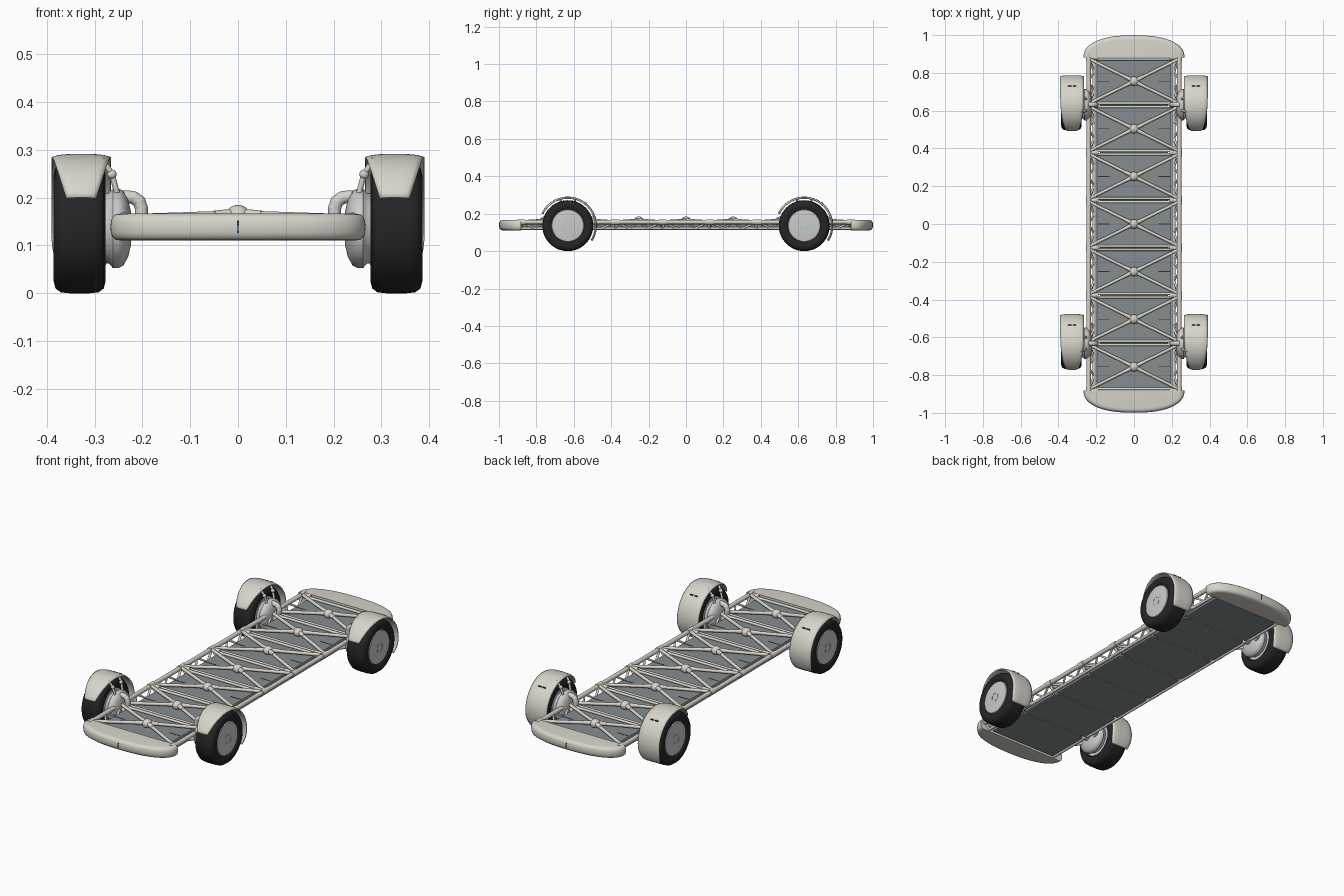
import bpy, bmesh, math
from mathutils import Vector, Matrix

if "Cube" in bpy.data.objects:
    bpy.data.objects.remove(bpy.data.objects["Cube"])

def mat(name, c):
    m = bpy.data.materials.new(name)
    m.diffuse_color = (*c, 1)
    m.use_nodes = True
    m.node_tree.nodes["Principled BSDF"].inputs["Base Color"].default_value = m.diffuse_color
    return m

CREAM = mat("cream", (0.68, 0.66, 0.59))
RUBBER = mat("rubber", (0.018, 0.018, 0.02))
SLATE = mat("slate", (0.24, 0.27, 0.28))
SILVER = mat("silver", (0.68, 0.68, 0.66))
DARK = mat("dark", (0.03, 0.03, 0.035))
CYAN = mat("cyan", (0.25, 0.6, 0.7))

def finish(bm, name, m, smooth=True):
    bmesh.ops.recalc_face_normals(bm, faces=bm.faces)
    me = bpy.data.meshes.new(name)
    bm.to_mesh(me)
    bm.free()
    ob = bpy.data.objects.new(name, me)
    bpy.context.collection.objects.link(ob)
    me.materials.append(m)
    if smooth:
        bpy.ops.object.select_all(action='DESELECT')
        ob.select_set(True)
        bpy.context.view_layer.objects.active = ob
        bpy.ops.object.shade_smooth_by_angle(angle=math.radians(40))
    return ob

def tube(bm, a, b, r, r2=None):
    a, b = Vector(a), Vector(b)
    q = (b - a).to_track_quat('Z', 'Y').to_matrix().to_4x4()
    bmesh.ops.create_cone(bm, cap_ends=True, segments=14, radius1=r, radius2=r if r2 is None else r2,
                          depth=(b - a).length, matrix=Matrix.Translation((a + b) / 2) @ q)

def ball(bm, c, r, flat=1):
    bmesh.ops.create_uvsphere(bm, u_segments=20, v_segments=12, radius=r,
                              matrix=Matrix.Translation(c) @ Matrix.Diagonal((1, 1, flat, 1)))

def box(bm, c, size):
    return bmesh.ops.create_cube(bm, size=1, matrix=Matrix.Translation(c) @ Matrix.Diagonal((*size, 1)))

def lathe(name, profile, centre, sx, m, n=64):
    # profile of (distance from the centre line, radius), spun about the x axis
    bm = bmesh.new()
    vs = [bm.verts.new((sx * x, r, 0)) for x, r in profile]
    es = [bm.edges.new(p) for p in zip(vs, vs[1:])]
    bmesh.ops.spin(bm, geom=vs + es, cent=(0, 0, 0), axis=(1, 0, 0), angle=2 * math.pi, steps=n)
    bmesh.ops.remove_doubles(bm, verts=bm.verts, dist=1e-5)
    bmesh.ops.translate(bm, verts=bm.verts, vec=centre)
    return finish(bm, name, m)

BAY = 0.252
AXLE, HUB_Z = 0.632, 0.136

# side rails: upper outer tube, lower inner tube and zigzag braces
bm = bmesh.new()
for s in (-1, 1):
    tube(bm, (s * .24, -.89, .155), (s * .24, .89, .155), .0115)
    tube(bm, (s * .212, -.89, .122), (s * .212, .89, .122), .008)
    for i in range(7):
        y = (i - 3) * BAY
        for d in (-1, 1):
            tube(bm, (s * .24, y + d * BAY / 2, .155), (s * .212, y + d * .05, .122), .006)
            tube(bm, (s * .24, y, .155), (s * .212, y + d * .05, .122), .005)
    for i in range(8):
        y = (i - 3.5) * BAY
        tube(bm, (s * .24, y - .022, .155), (s * .24, y + .022, .155), .0145)
        tube(bm, (s * .24, y, .155), (s * .212, y, .122), .007)
finish(bm, "side_rails", CREAM)

# paired cross bars with tapered ends
bm = bmesh.new()
for i in range(8):
    y = (i - 3.5) * BAY
    for d in (-1, 1):
        tube(bm, (-.2, y + d * .009, .152), (.2, y + d * .009, .152), .007)
    for s in (-1, 1):
        tube(bm, (s * .19, y, .152), (s * .245, y, .155), .015, .008)
finish(bm, "cross_bars", CREAM)

# diagonal braces meeting at a round node in each bay
bm = bmesh.new()
for i in range(7):
    y = (i - 3) * BAY
    ball(bm, (0, y, .163), .025, .88)
    for sx in (-1, 1):
        for d in (-1, 1):
            tube(bm, (0, y, .165), (sx * .238, y + d * (BAY / 2 - .008), .157), .0085)
            tube(bm, (0, y, .165), (sx * .05, y + d * .0248, .164), .013, .009)
finish(bm, "diagonal_braces", CREAM)

# battery trays
bm = bmesh.new()
for i in range(7):
    box(bm, (0, (i - 3) * BAY, .13), (.395, .234, .036))
ob = finish(bm, "battery_trays", SLATE, False)
bev = ob.modifiers.new("bevel", 'BEVEL')
bev.width = .006
bev.segments = 2
bm = bmesh.new()
for i in range(7):
    for s in (-1, 1):
        box(bm, (s * .16, (i - 3) * BAY, .148), (.06, .004, .002))
finish(bm, "tray_slots", DARK, False)
bm = bmesh.new()
for i in range(6):
    box(bm, (0, (i - 2.5) * BAY, .122), (.36, .02, .016))
finish(bm, "tray_links", SLATE, False)

# front and rear bumpers: stacked half ovals
LAYERS = [(.80, .1105), (.9, .112), (.965, .118), (.99, .127), (1, .139),
          (.99, .15), (.965, .159), (.9, .165), (.80, .1665)]
for name, sy in (("front_bumper", -1), ("rear_bumper", 1)):
    bm = bmesh.new()
    rings = []
    for k, z in LAYERS:
        ring = []
        for j in range(41):
            a = math.pi * j / 40
            c, s = math.cos(a), math.sin(a)
            x = .267 * math.copysign(abs(c) ** .85, c) * (1 - (1 - k) * .4)
            ring.append(bm.verts.new((x, sy * (.882 + .117 * s ** .85 * k), z)))
        rings.append(ring)
    for r0, r1 in zip(rings, rings[1:]):
        for j in range(40):
            bm.faces.new((r0[j], r0[j + 1], r1[j + 1], r1[j]))
    bm.faces.new(rings[0])
    bm.faces.new(rings[-1])
    bm.faces.new([r[0] for r in rings] + [r[-1] for r in reversed(rings)])
    finish(bm, name, CREAM)
    bm = bmesh.new()
    box(bm, (0, sy * .9975, .139), (.005, .004, .026))
    finish(bm, name + "_slot", DARK, False)
    bm = bmesh.new()
    box(bm, (0, sy * .9985, .136), (.002, .003, .012))
    finish(bm, name + "_light", CYAN, False)

def fender(name, sx, cy):
    # curved shell over the wheel, tapering at the leading tip
    bm = bmesh.new()
    n, w = 40, 10
    grid = []
    for i in range(n + 1):
        a = -32 + 187 * i / n
        f = max(0, (a - 75) / 80)
        b = max(0, (-a - 5) / 27)
        h = .0625 - .031 * f ** 2 - .012 * b ** 2
        row = []
        for j in range(w + 1):
            u = 2 * j / w - 1
            r = .1555 - .006 * u ** 4
            t = math.radians(a)
            row.append(bm.verts.new((sx * (.328 + h * u), cy + r * math.cos(t), HUB_Z + r * math.sin(t))))
        grid.append(row)
    for r0, r1 in zip(grid, grid[1:]):
        for j in range(w):
            bm.faces.new((r0[j], r0[j + 1], r1[j + 1], r1[j]))
    ob = finish(bm, name, CREAM)
    # open shell: make sure its normals point away from the axle
    p = ob.data.polygons[n * w // 2]
    if p.normal.dot(p.center - Vector((p.center.x, cy, HUB_Z))) < 0:
        ob.data.flip_normals()
    sol = ob.modifiers.new("thickness", 'SOLIDIFY')
    sol.thickness = .006
    sol.offset = -1

for sy, end in ((-1, "front"), (1, "rear")):
    for sx, side in ((-1, "left"), (1, "right")):
        tag = end + "_" + side
        cy = sy * AXLE
        c = (0, cy, HUB_Z)
        # wheel: tyre, disc, light ring and inner motor housing
        lathe(tag + "_tyre", [(.29, .085), (.28, .092), (.277, .11), (.281, .126), (.292, .134), (.31, .136),
                              (.353, .136), (.371, .134), (.382, .126), (.386, .11), (.383, .092), (.376, .086)],
              c, sx, RUBBER)
        lathe(tag + "_wheel_disc", [(.285, 0), (.285, .086), (.376, .088), (.382, .084), (.384, .07), (.385, 0)],
              c, sx, SILVER)
        lathe(tag + "_light_ring", [(.384, .021), (.3858, .021), (.3858, .0235), (.384, .0235)], c, sx, CYAN)
        lathe(tag + "_motor_housing", [(.224, 0), (.224, .035), (.23, .06), (.24, .078), (.25, .083), (.262, .083),
                                       (.27, .074), (.29, .07)], c, sx, SILVER)
        fender(tag + "_fender", sx, cy)

        # tail slot on the fender
        bm = bmesh.new()
        t = math.radians(51)
        for d in (-1, 1):
            box(bm, (sx * (.328 + d * .013), cy + .1555 * math.cos(t), HUB_Z + .1555 * math.sin(t)), (.018, .005, .004))
        finish(bm, tag + "_fender_slot", DARK, False)

        # suspension arm: bent pipe from the chassis to the hub
        bm = bmesh.new()
        pts = [(.202, .15), (.202, .178), (.207, .192), (.218, .2), (.232, .202), (.255, .2)]
        for p, q in zip(pts, pts[1:]):
            tube(bm, (sx * p[0], cy, p[1]), (sx * q[0], cy, q[1]), .0135)
            ball(bm, (sx * q[0], cy, q[1]), .0135)
        tube(bm, (sx * .2, cy, .13), (sx * .245, cy, .13), .02)
        for d in (-1, 1):
            tube(bm, (sx * .212, cy + d * .1, .124), (sx * .24, cy + d * .03, .115), .008)
        finish(bm, tag + "_suspension_arm", CREAM)

        # fender stays
        bm = bmesh.new()
        for d in (-1, 1):
            tube(bm, (sx * .252, cy + d * .03, .205), (sx * .264, cy + d * .035, .25), .006)
            tube(bm, (sx * .262, cy + d * .035, .247), (sx * .285, cy + d * .04, .281), .006)
            ball(bm, (sx * .264, cy + d * .035, .249), .01)
        finish(bm, tag + "_fender_stays", CREAM)
